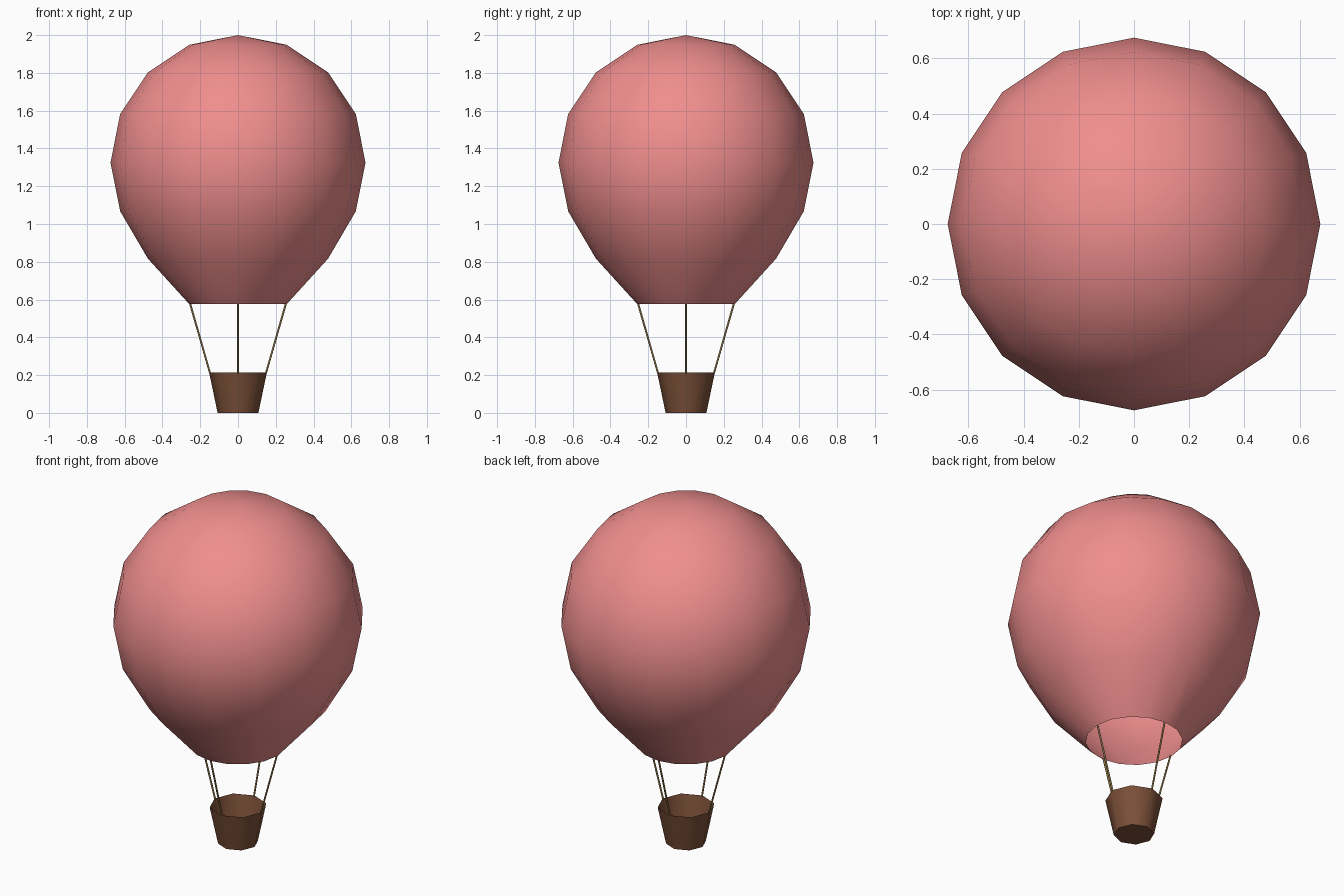
import bpy, bmesh, math
from mathutils import Vector

if "Cube" in bpy.data.objects:
    bpy.data.objects.remove(bpy.data.objects["Cube"])


def material(name, color):
    m = bpy.data.materials.new(name)
    m.diffuse_color = (*color, 1)
    m.use_nodes = True
    m.node_tree.nodes["Principled BSDF"].inputs["Base Color"].default_value = m.diffuse_color
    return m


def finish(name, bm, mat, smooth_angle=None):
    bmesh.ops.recalc_face_normals(bm, faces=bm.faces)
    mesh = bpy.data.meshes.new(name)
    bm.to_mesh(mesh)
    bm.free()
    mesh.materials.append(mat)
    obj = bpy.data.objects.new(name, mesh)
    bpy.context.collection.objects.link(obj)
    if smooth_angle:
        bpy.ops.object.select_all(action='DESELECT')
        obj.select_set(True)
        bpy.context.view_layer.objects.active = obj
        bpy.ops.object.shade_smooth_by_angle(angle=math.radians(smooth_angle))
    return obj


def ring(bm, r, z, sides):
    return [bm.verts.new((r * math.cos(2 * math.pi * i / sides),
                          r * math.sin(2 * math.pi * i / sides), z)) for i in range(sides)]


def bridge(bm, a, b):
    n = len(a)
    for i in range(n):
        j = (i + 1) % n
        bm.faces.new((a[i], a[j], b[j], b[i]))


pink = material("pink_fabric", (0.87, 0.27, 0.27))
brown = material("brown_wicker", (0.20, 0.08, 0.04))
tan = material("tan_rope", (0.30, 0.20, 0.07))

# Envelope: sphere with stretched lower rings and an open mouth
R, MID = 0.675, 1.325
lower_z = [1.067, 0.817, 0.576]
bm = bmesh.new()
rings = []
for k in range(1, 8):
    a = math.pi * k / 8
    z = MID + R * math.cos(a) if k <= 4 else lower_z[k - 5]
    rings.append(ring(bm, R * math.sin(a), z, 16))
for upper, lower in zip(rings, rings[1:]):
    bridge(bm, upper, lower)
crown = bm.verts.new((0, 0, MID + R))
for i in range(16):
    bm.faces.new((crown, rings[0][i], rings[0][(i + 1) % 16]))
finish("envelope", bm, pink, 60)

# Basket: open tapered tub with eight sides
bm = bmesh.new()
base, rim = ring(bm, 0.108, 0, 8), ring(bm, 0.153, 0.215, 8)
bridge(bm, base, rim)
bm.faces.new(base)
finish("basket", bm, brown, 60)

# Four ropes from basket rim to envelope mouth
for i in range(4):
    a = i * math.pi / 2
    out = Vector((math.cos(a), math.sin(a), 0))
    low = out * 0.148 + Vector((0, 0, 0.21))
    high = out * 0.254 + Vector((0, 0, 0.58))
    d = high - low
    bm = bmesh.new()
    bmesh.ops.create_cone(bm, cap_ends=True, segments=8, radius1=0.005, radius2=0.005, depth=d.length)
    obj = finish(f"rope_{i + 1}", bm, tan, 60)
    obj.location = (low + high) / 2
    obj.rotation_euler = d.to_track_quat('Z', 'Y').to_euler()
